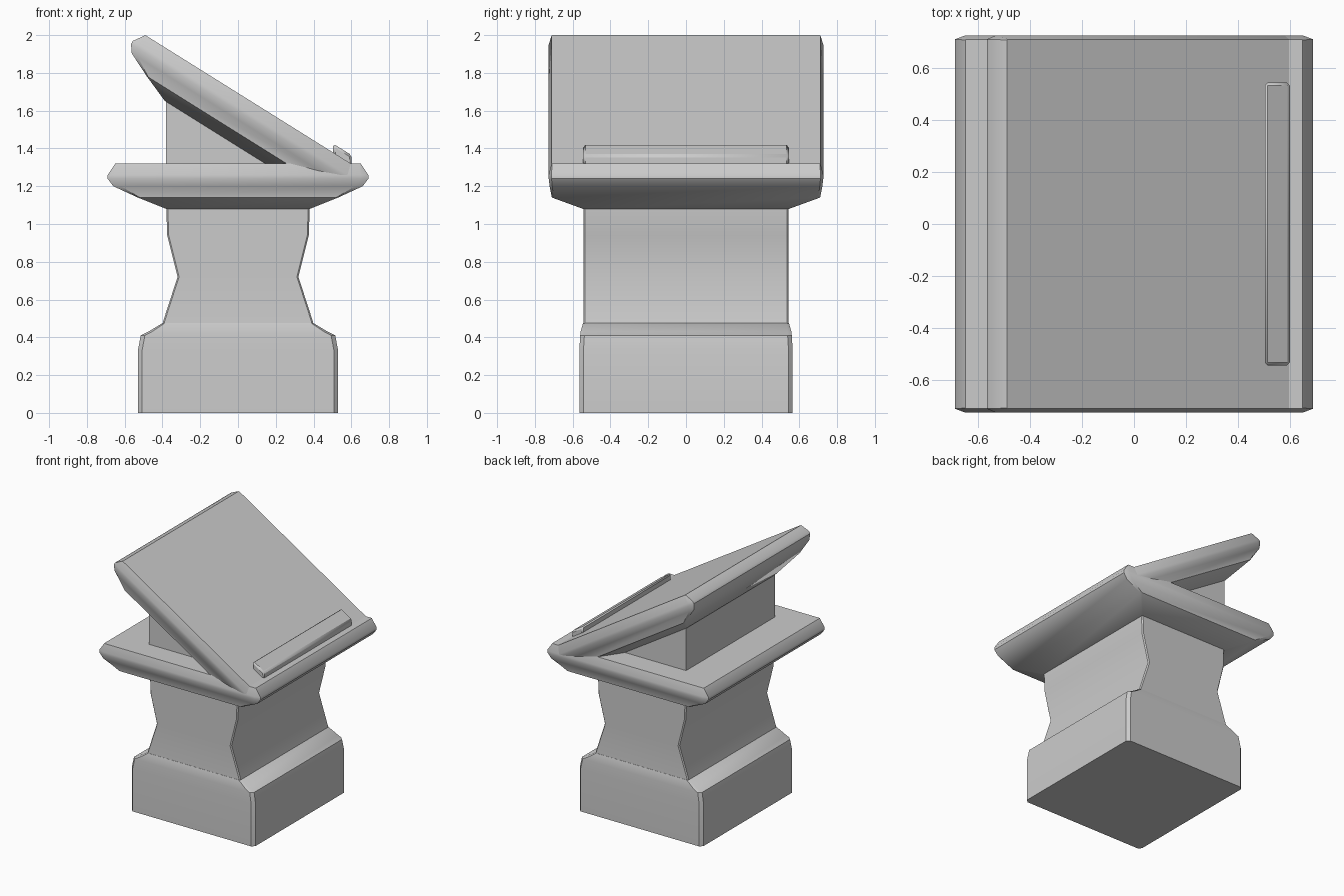
import bpy, bmesh, math

if "Cube" in bpy.data.objects:
    bpy.data.objects.remove(bpy.data.objects["Cube"])


def finish(name, bm):
    bmesh.ops.recalc_face_normals(bm, faces=bm.faces)
    me = bpy.data.meshes.new(name)
    bm.to_mesh(me)
    bm.free()
    ob = bpy.data.objects.new(name, me)
    bpy.context.collection.objects.link(ob)
    return ob


def smooth(ob, angle):
    bpy.ops.object.select_all(action='DESELECT')
    ob.select_set(True)
    bpy.context.view_layer.objects.active = ob
    bpy.ops.object.shade_smooth_by_angle(angle=math.radians(angle))


def loft(name, rings):
    """Stack of rectangles with cut corners: (z, half x, half y, cut x, cut y)."""
    bm = bmesh.new()
    loops = []
    for z, x, y, a, b in rings:
        quarter = [(x, y - b), (x - a, y)]
        half = quarter + [(-px, py) for px, py in reversed(quarter)]
        pts = half + [(-px, -py) for px, py in half]
        loops.append([bm.verts.new((px, py, z)) for px, py in pts])
    for lo, hi in zip(loops, loops[1:]):
        for i in range(8):
            j = (i + 1) % 8
            bm.faces.new((lo[i], lo[j], hi[j], hi[i]))
    bm.faces.new(loops[0])
    bm.faces.new(loops[-1])
    return finish(name, bm)


def extrude_y(name, profile, half):
    """Side profile in x/z extruded symmetrically along y."""
    bm = bmesh.new()
    a = [bm.verts.new((x, -half, z)) for x, z in profile]
    b = [bm.verts.new((x, half, z)) for x, z in profile]
    bm.faces.new(a)
    bm.faces.new(b)
    n = len(profile)
    for i in range(n):
        j = (i + 1) % n
        bm.faces.new((a[i], a[j], b[j], b[i]))
    return finish(name, bm)


# Plinth at the floor
plinth = loft("plinth", [
    (0.00, 0.53, 0.565, 0.022, 0.022),
    (0.33, 0.53, 0.565, 0.022, 0.022),
    (0.41, 0.515, 0.56, 0.022, 0.022),
    (0.43, 0.475, 0.558, 0.02, 0.02),
    (0.475, 0.40, 0.545, 0.012, 0.012)])
smooth(plinth, 40)

# Waisted column
column = loft("column", [
    (0.46, 0.40, 0.545, 0.008, 0.008),
    (0.48, 0.398, 0.543, 0.008, 0.008),
    (0.72, 0.32, 0.543, 0.008, 0.008),
    (0.94, 0.375, 0.543, 0.008, 0.008),
    (1.10, 0.38, 0.543, 0.008, 0.008)])
smooth(column, 40)

# Flat slab on the column, origin on its top face
slab = loft("slab", [
    (-0.24, 0.38, 0.545, 0.005, 0.005),
    (-0.18, 0.53, 0.71, 0.01, 0.01),
    (-0.12, 0.66, 0.722, 0.04, 0.014),
    (-0.08, 0.69, 0.727, 0.04, 0.015),
    (-0.06, 0.69, 0.727, 0.04, 0.015),
    (0.00, 0.65, 0.712, 0.003, 0.003)])
smooth(slab, 35)
slab.location = (0, 0, 1.32)

# Tilted reading board: the same slab, turned down towards +x
board = bpy.data.objects.new("reading_board", slab.data)
bpy.context.collection.objects.link(board)
board.rotation_euler = (0, math.radians(32), 0)
board.location = (0.061, 0, 1.655)

# Wedge support under the board
extrude_y("board_support", [(-0.381, 1.30), (0.20, 1.30), (-0.381, 1.67)], 0.543)

# Book ledge near the low edge of the board
ledge = extrude_y("book_ledge", [(0.504, 1.36), (0.504, 1.425), (0.602, 1.364), (0.602, 1.30)], 0.545)
bev = ledge.modifiers.new("bevel", 'BEVEL')
bev.width = 0.012
bev.segments = 1
smooth(ledge, 35)
